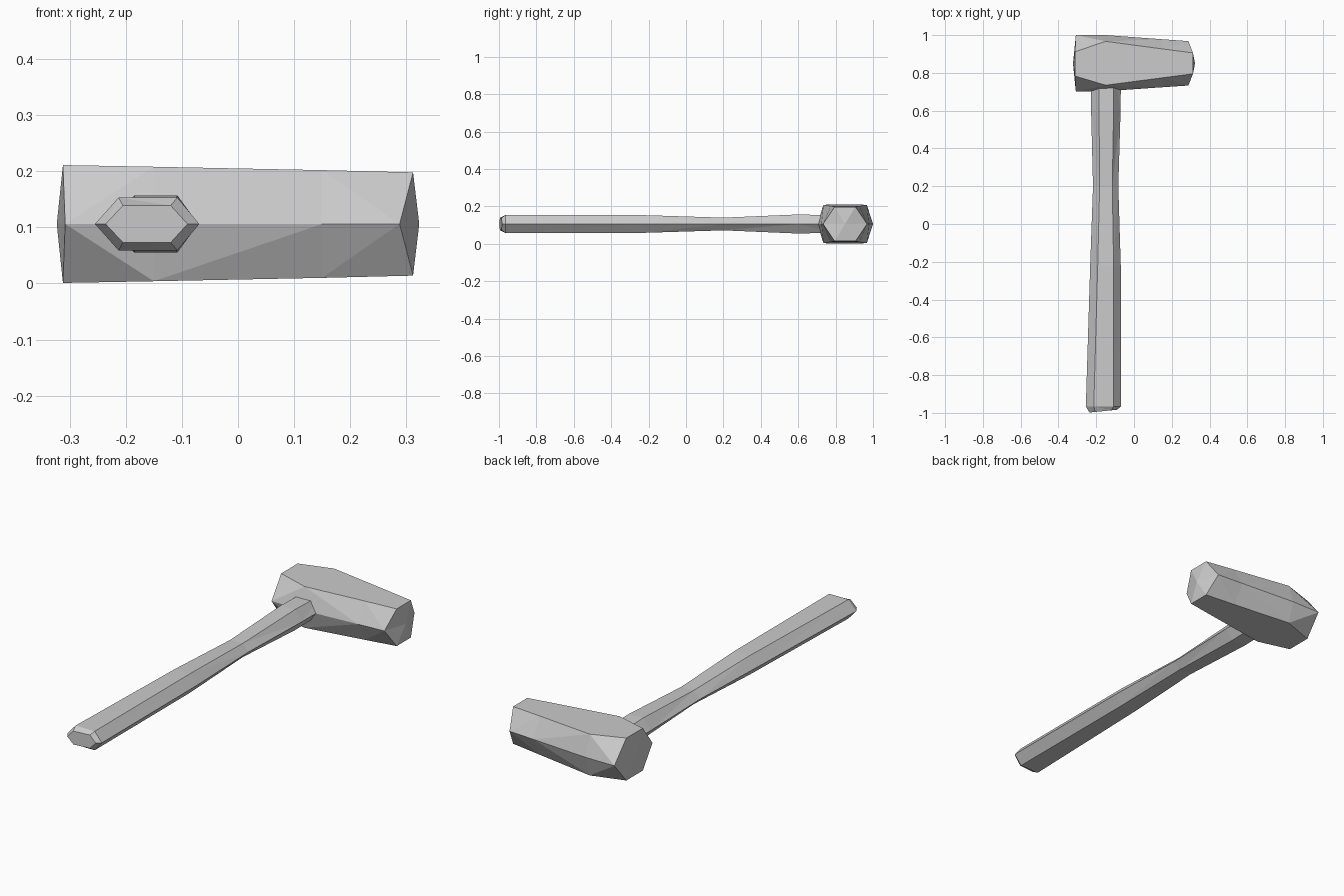
import bpy
import bmesh
from mathutils import Vector

MID_Z = 0.106

cube = bpy.data.objects.get("Cube")
if cube:
    bpy.data.objects.remove(cube, do_unlink=True)

steel = bpy.data.materials.new("plain_grey")
steel.use_nodes = True
grey = (0.6, 0.6, 0.6, 1.0)
steel.diffuse_color = grey
steel.node_tree.nodes["Principled BSDF"].inputs["Base Color"].default_value = grey


def loft(name, rings, tips=(None, None)):
    """Join hexagonal rings into a closed faceted part, with optional domed ends."""
    bm = bmesh.new()
    loops = [[bm.verts.new(p) for p in ring] for ring in rings]
    for a, b in zip(loops, loops[1:]):
        for i in range(6):
            j = (i + 1) % 6
            bm.faces.new((a[i], a[j], b[j], b[i]))
    for loop, tip in zip((loops[0], loops[-1]), tips):
        if tip is None:
            bm.faces.new(loop)
        else:
            point = bm.verts.new(tip)
            for i in range(6):
                bm.faces.new((loop[i], loop[(i + 1) % 6], point))
    bmesh.ops.triangulate(bm, faces=bm.faces[:], quad_method='SHORT_EDGE')
    bmesh.ops.recalc_face_normals(bm, faces=bm.faces[:])
    mesh = bpy.data.meshes.new(name)
    bm.to_mesh(mesh)
    bm.free()
    mesh.materials.append(steel)
    obj = bpy.data.objects.new(name, mesh)
    bpy.context.collection.objects.link(obj)


def head_ring(x_side, x_flat, side, flat, half):
    """Section across the head: ridge at front and back, flat top and bottom."""
    (y0, y1), (f0, f1) = side, flat
    lo, hi = MID_Z - half, MID_Z + half
    return [(x_side, y0, MID_Z), (x_flat, f0, hi), (x_flat, f1, hi),
            (x_side, y1, MID_Z), (x_flat, f1, lo), (x_flat, f0, lo)]


def handle_ring(y, side, flat, half, skew=0.0):
    """Section across the handle: ridge at left and right, flat top and bottom."""
    (x0, x1), (f0, f1) = side, flat
    lo, hi = MID_Z - half, MID_Z + half
    points = [(x0, MID_Z), (f0, hi), (f1, hi), (x1, MID_Z), (f1, lo), (f0, lo)]
    return [(x, y + skew * (x - x0), z) for x, z in points]


# Hammer head, thickest over the handle and tapering to the striking end
loft("hammer_head", [
    head_ring(-0.308, -0.312, (0.702, 1.0), (0.783, 0.912), 0.105),
    head_ring(-0.15, -0.15, (0.703, 1.0), (0.735, 0.967), 0.102),
    head_ring(0.15, 0.15, (0.724, 0.978), (0.774, 0.927), 0.096),
    head_ring(0.288, 0.312, (0.733, 0.968), (0.795, 0.906), 0.092),
], tips=(Vector((-0.323, 0.85, MID_Z)), Vector((0.323, 0.85, MID_Z))))

# Handle with a narrow waist and a bevelled butt
loft("handle", [
    handle_ring(-0.998, (-0.236, -0.09), (-0.205, -0.12), 0.033, 0.1),
    handle_ring(-0.966, (-0.255, -0.069), (-0.213, -0.108), 0.047),
    handle_ring(-0.22, (-0.232, -0.07), (-0.192, -0.108), 0.047),
    handle_ring(0.2, (-0.217, -0.083), (-0.182, -0.115), 0.034),
    handle_ring(0.6, (-0.227, -0.071), (-0.185, -0.108), 0.051),
    handle_ring(0.8, (-0.229, -0.069), (-0.186, -0.107), 0.046),
])
